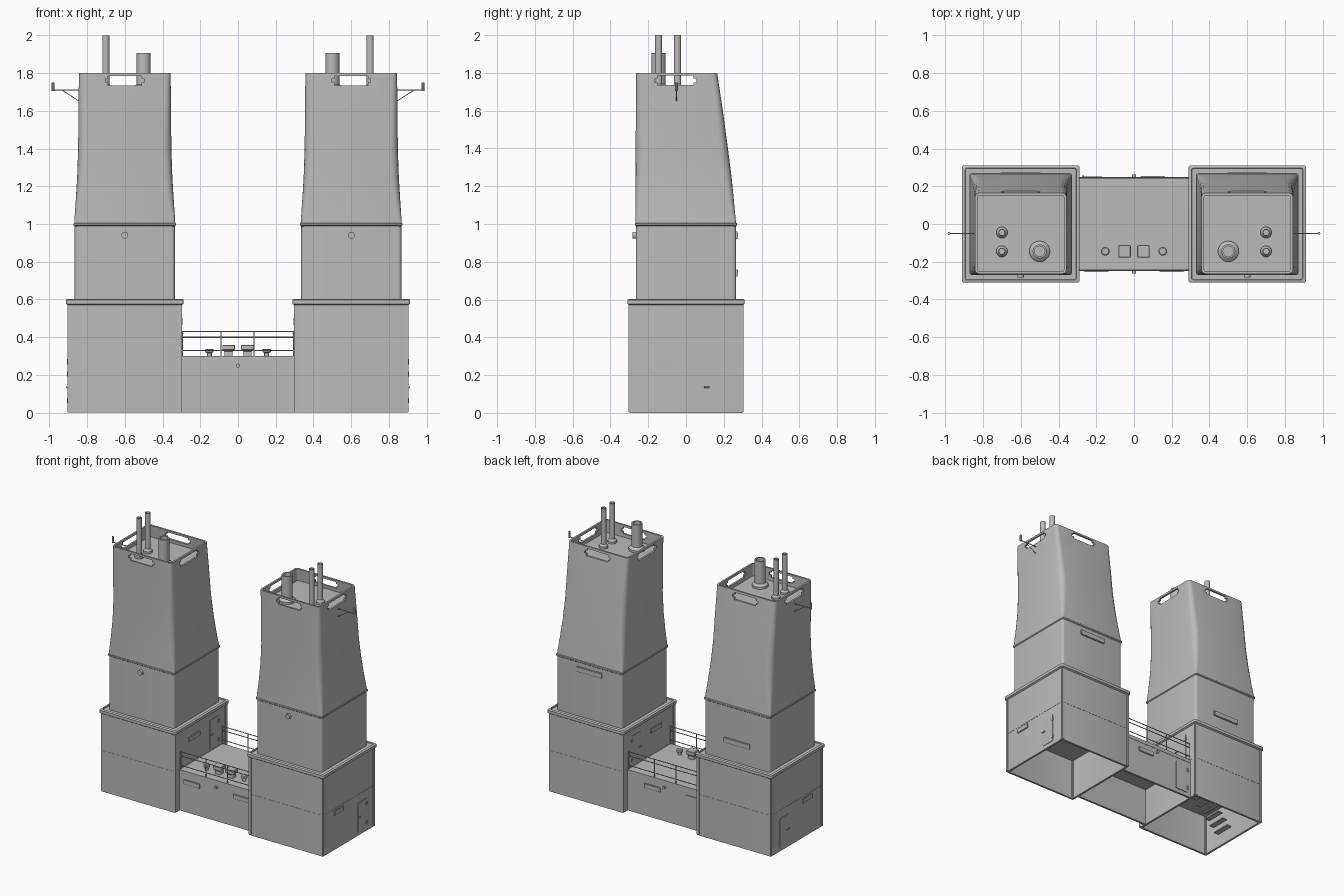
import bpy, bmesh, math
from mathutils import Vector

if "Cube" in bpy.data.objects:
    bpy.data.objects.remove(bpy.data.objects["Cube"])

GREY = (0.5, 0.5, 0.5, 1)
mat = bpy.data.materials.new("concrete grey")
mat.use_nodes = True
mat.diffuse_color = GREY
mat.node_tree.nodes["Principled BSDF"].inputs["Base Color"].default_value = GREY


def finish(name, bm, smooth=True):
    bmesh.ops.recalc_face_normals(bm, faces=bm.faces)
    mesh = bpy.data.meshes.new(name)
    bm.to_mesh(mesh)
    bm.free()
    mesh.materials.append(mat)
    ob = bpy.data.objects.new(name, mesh)
    bpy.context.collection.objects.link(ob)
    if smooth:
        bpy.ops.object.select_all(action='DESELECT')
        bpy.context.view_layer.objects.active = ob
        ob.select_set(True)
        bpy.ops.object.shade_smooth_by_angle(angle=math.radians(35))
    return ob


def rounded(cx, hx, y0, y1, z, r, n=4):
    # rounded rectangle section
    pts = []
    corners = [(cx + hx - r, y1 - r), (cx - hx + r, y1 - r),
               (cx - hx + r, y0 + r), (cx + hx - r, y0 + r)]
    for q, (x, y) in enumerate(corners):
        for i in range(n + 1):
            a = math.pi / 2 * (q + i / n)
            pts.append((x + r * math.cos(a), y + r * math.sin(a), z))
    return pts


def circle(cx, cy, r, z, n=20):
    return [(cx + r * math.cos(math.tau * i / n), cy + r * math.sin(math.tau * i / n), z)
            for i in range(n)]


def loft(name, sections):
    bm = bmesh.new()
    rings = [[bm.verts.new(p) for p in s] for s in sections]
    for a, b in zip(rings, rings[1:]):
        for i in range(len(a)):
            j = (i + 1) % len(a)
            bm.faces.new((a[i], a[j], b[j], b[i]))
    bm.faces.new(rings[0])
    bm.faces.new(rings[-1])
    return finish(name, bm)


def box(name, x, y, z, sx, sy, sz, bevel=0):
    bm = bmesh.new()
    bmesh.ops.create_cube(bm, size=1)
    for v in bm.verts:
        v.co = (x + v.co.x * sx, y + v.co.y * sy, z + v.co.z * sz)
    if bevel:
        bmesh.ops.bevel(bm, geom=bm.edges[:], offset=bevel, segments=2, affect='EDGES')
    return finish(name, bm, False)


def rod(name, a, b, r, n=10):
    a, b = Vector(a), Vector(b)
    bm = bmesh.new()
    bmesh.ops.create_cone(bm, cap_ends=True, segments=n, radius1=r, radius2=r, depth=(b - a).length)
    rot = (b - a).to_track_quat('Z', 'Y')
    for v in bm.verts:
        v.co = rot @ v.co + (a + b) / 2
    return finish(name, bm)


def pipe(name, x, y, z0, z1, r, collar):
    # hollow flue with a flared foot
    t = r * 0.75
    loft(name, [circle(x, y, collar, z0), circle(x, y, collar, z0 + 0.015),
                circle(x, y, r, z0 + 0.03), circle(x, y, r, z1),
                circle(x, y, t, z1), circle(x, y, t, z0 + 0.03)])


def cut(ob, cutter):
    mod = ob.modifiers.new("slot", 'BOOLEAN')
    mod.object = cutter
    mod.solver = 'EXACT'
    bpy.ops.object.select_all(action='DESELECT')
    bpy.context.view_layer.objects.active = ob
    ob.select_set(True)
    bpy.ops.object.modifier_apply(modifier="slot")
    bpy.data.objects.remove(cutter)


def side_door(name, x, s, y, z):
    # door leaf with handle and hinges on a face pointing along s
    box(name, x, y, z, 0.006, 0.1, 0.21)
    rod(name + "_handle", (x + s * 0.008, y - 0.055, z), (x + s * 0.008, y - 0.025, z), 0.004)
    for dz in (-0.07, 0.07):
        box(name + "_hinge", x, y + 0.05, z + dz, 0.014, 0.01, 0.025)


# rings of the upper shaft: z, half width, back y, corner radius
SHAFT = [(1.0, 0.268, 0.265, 0.012), (1.12, 0.26, 0.254, 0.03), (1.25, 0.252, 0.241, 0.042),
         (1.4, 0.247, 0.222, 0.045), (1.6, 0.245, 0.195, 0.035), (1.8, 0.243, 0.165, 0.025)]
FLOOR = 1.71

for s, side in ((1, "left"), (-1, "right")):
    cx = 0.6 * s

    # hollow base block, open underneath, with an overhanging ledge
    def sq(h, z, r=0.012):
        return rounded(cx, h, -h, h, z, r)
    loft(side + "_base", [sq(0.285, 0.56), sq(0.285, 0), sq(0.3, 0), sq(0.3, 0.57),
                          sq(0.311, 0.577), sq(0.311, 0.598), sq(0.305, 0.602),
                          sq(0.296, 0.602), sq(0.294, 0.595)])
    for px in (-1, 1):
        for py in (-1, 1):
            box(side + "_corner_post", cx + px * 0.29, py * 0.29, 0.287, 0.027, 0.027, 0.574, 0.004)
    loft(side + "_base_seam", [sq(0.3015, 0.298), sq(0.3015, 0.302)])

    # middle storey and its cornice
    loft(side + "_middle", [sq(0.265, 0.59, 0.018), sq(0.265, 0.995, 0.018)])
    loft(side + "_cornice", [sq(0.264, 0.988), sq(0.271, 0.994), sq(0.271, 1.003), sq(0.264, 1.006)])

    # tapered shaft with parapet and recessed roof
    secs = [rounded(cx, h, -0.268 + 0.004 * (z - 1), yb, z, r) for z, h, yb, r in SHAFT]
    secs += [rounded(cx, 0.23, -0.252, 0.152, 1.8, 0.015),
             rounded(cx, 0.23, -0.252, 0.162, FLOOR, 0.015)]
    shaft = loft(side + "_shaft", secs)
    cut(shaft, box("slot_cutter", cx, -0.05, 1.76, 0.205, 1, 0.05, 0.015))
    cut(shaft, box("slot_cutter", cx, -0.055, 1.76, 1, 0.22, 0.05, 0.015))

    # roof flues
    pipe(side + "_wide_flue", 0.5 * s, -0.145, FLOOR, 1.905, 0.037, 0.055)
    for y in (-0.145, -0.045):
        pipe(side + "_thin_flue", 0.7 * s, y, FLOOR, 2.0, 0.019, 0.03)

    # braced arm with a small lamp
    rod(side + "_arm", (0.84 * s, -0.05, 1.71), (0.985 * s, -0.05, 1.71), 0.003)
    rod(side + "_arm_brace", (0.84 * s, -0.05, 1.65), (0.93 * s, -0.05, 1.708), 0.002)
    rod(side + "_arm_lamp", (0.98 * s, -0.05, 1.705), (0.98 * s, -0.05, 1.75), 0.008)

    # round lamp in front, vent plate behind
    rod(side + "_front_lamp", (cx, -0.26, 0.94), (cx, -0.283, 0.94), 0.018, 20)
    box(side + "_back_vent", cx, 0.268, 0.84 + 0.1 * s, 0.21, 0.014, 0.038, 0.003)

    # doors and vents on the outer and inner base faces
    side_door(side + "_outer_door", 0.9 * s, s, 0.15, 0.135)
    box(side + "_outer_vent", 0.9 * s, -0.12, 0.27, 0.014, 0.11, 0.035, 0.003)
    side_door(side + "_inner_door", 0.3 * s, -s, 0.15, 0.42)
    box(side + "_inner_vent", 0.3 * s, -0.08, 0.48, 0.014, 0.13, 0.035, 0.003)

# connecting bridge: walls and deck, open underneath
for y, end in ((-0.24, "front"), (0.24, "back")):
    box(end + "_bridge_wall", 0, y, 0.145, 0.6, 0.015, 0.29)
box("bridge_deck", 0, 0, 0.287, 0.6, 0.5, 0.026)

# railings along both deck edges
for y, end in ((-0.243, "front"), (0.243, "back")):
    for z in (0.33, 0.4, 0.43):
        rod(end + "_rail", (-0.3, y, z), (0.3, y, z), 0.003, 8)
    for x in (-0.295, -0.09, 0.085, 0.295):
        rod(end + "_rail_post", (x, y, 0.3), (x, y, 0.43), 0.003, 8)

# deck ventilators, narrow at the foot
for s in (-1, 1):
    x, y = 0.05 * s, -0.145
    loft("square_vent", [rounded(x, w, y - w, y + w, z, 0.006) for z, w in
                         ((0.3, 0.022), (0.325, 0.022), (0.335, 0.033), (0.357, 0.033), (0.36, 0.03))])
    loft("round_vent", [circle(0.152 * s, y, r, z) for z, r in
                        ((0.3, 0.013), (0.317, 0.013), (0.322, 0.023), (0.335, 0.023), (0.339, 0.018))])

# bridge fittings
for s in (-1, 1):
    box("bridge_front_vent", 0.2 * s, -0.249, 0.22, 0.13, 0.012, 0.035, 0.003)
    rod("bridge_lamp", (0, 0.24 * s, 0.25), (0, 0.262 * s, 0.25), 0.01, 16)
box("bridge_back_vent", 0.1, 0.249, 0.22, 0.13, 0.012, 0.035, 0.003)
box("bridge_back_door", -0.22, 0.249, 0.135, 0.1, 0.006, 0.21)
for z in (0.065, 0.205):
    box("bridge_door_hinge", -0.27, 0.25, z, 0.01, 0.014, 0.025)

# short stair inside the right base
for i in range(7):
    box("stair_tread", -0.8 + 0.04 * i, 0, 0.04 + 0.04 * i, 0.04, 0.14, 0.008)
